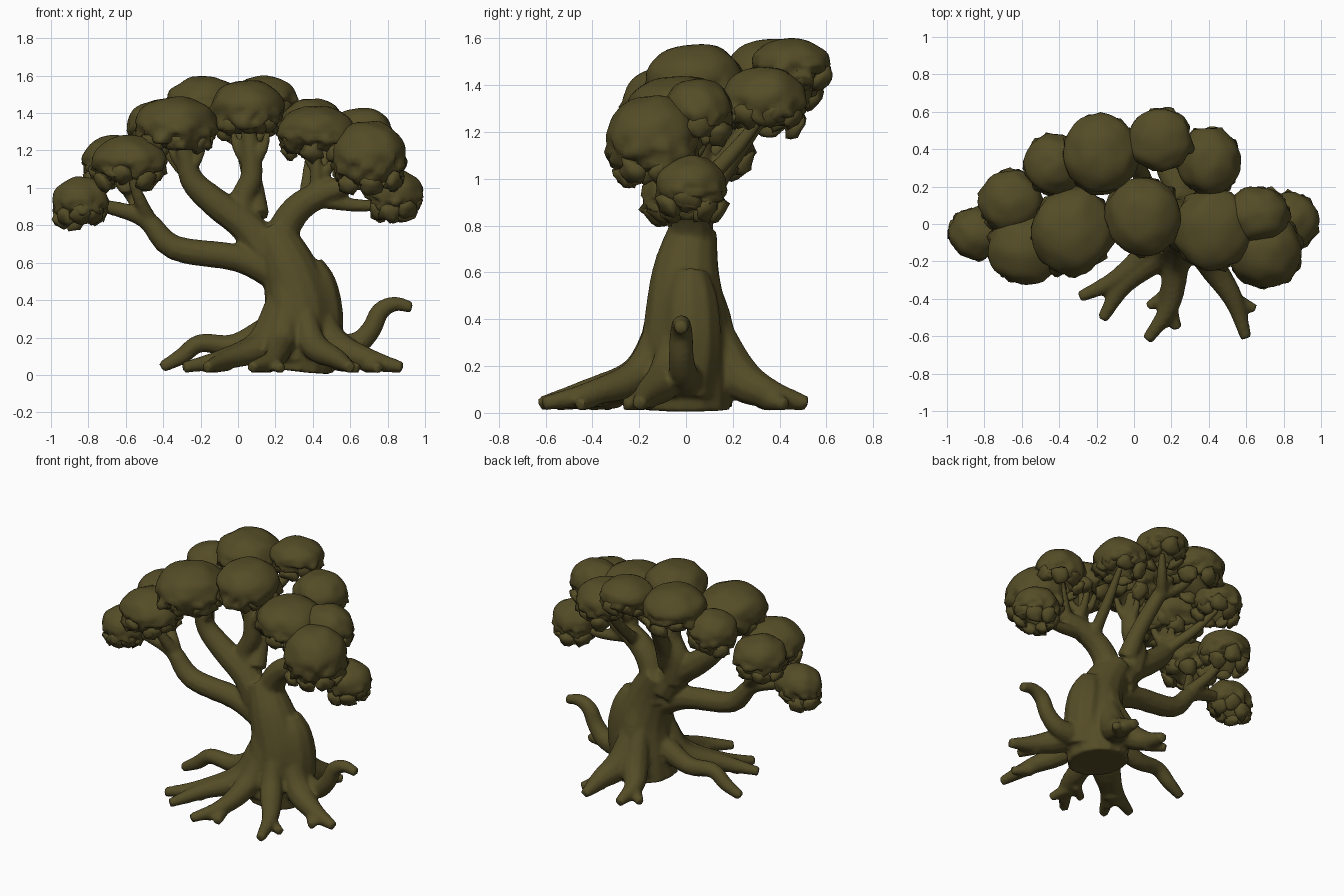
import bpy, bmesh, math, random
from mathutils import Vector, noise

random.seed(4)
mat = bpy.data.materials.new("dark olive")
mat.diffuse_color = (0.090, 0.073, 0.020, 1)


def spline(pts, steps=4):
    """Catmull-Rom through (x, y, z, radius) points."""
    p = [Vector(q) for q in pts]
    p = [p[0] * 2 - p[1]] + p + [p[-1] * 2 - p[-2]]
    out = []
    for i in range(1, len(p) - 2):
        a, b, c, d = p[i - 1:i + 3]
        for s in range(steps):
            t = s / steps
            out.append(0.5 * (2 * b + (c - a) * t + (2 * a - 5 * b + 4 * c - d) * t * t
                              + (3 * b - a - 3 * c + d) * t ** 3))
    return out + [p[-2]]


def tube(bm, *pts, sides=10):
    """Closed tapering tube along a curved path."""
    path = spline(pts)
    pos = [q.to_3d() for q in path]
    n = Vector((0.31, 0.9, 0.2))
    rings = []
    for i, q in enumerate(path):
        d = (pos[min(i + 1, len(pos) - 1)] - pos[max(i - 1, 0)]).normalized()
        n = (n - d * n.dot(d)).normalized()
        b = d.cross(n)
        rings.append([bm.verts.new(pos[i] + (n * math.cos(a) + b * math.sin(a)) * max(q[3], 0.012))
                      for a in (math.tau * k / sides for k in range(sides))])
    for r, s in zip(rings, rings[1:]):
        for k in range(sides):
            j = (k + 1) % sides
            bm.faces.new((r[k], r[j], s[j], s[k]))
    bm.faces.new(rings[0][::-1])
    bm.faces.new(rings[-1])


def finish(bm, name):
    bmesh.ops.recalc_face_normals(bm, faces=bm.faces)
    me = bpy.data.meshes.new(name)
    bm.to_mesh(me)
    bm.free()
    ob = bpy.data.objects.new(name, me)
    bpy.context.collection.objects.link(ob)
    me.materials.append(mat)
    me.polygons.foreach_set("use_smooth", [True] * len(me.polygons))
    return ob


def fuse(ob):
    """Melt overlapping tubes into one skin."""
    m = ob.modifiers.new("fuse", 'REMESH')
    m.mode, m.voxel_size, m.use_smooth_shade = 'VOXEL', 0.014, True
    s = ob.modifiers.new("soften", 'SMOOTH')
    s.factor, s.iterations = 0.5, 2


# leaf pads: x, y, z, radius x, y, z
PADS = [
    (-0.84, -0.05, 0.93, 0.15, 0.14, 0.13), (-0.58, -0.13, 1.14, 0.20, 0.19, 0.14),
    (-0.66, 0.12, 1.15, 0.17, 0.17, 0.13), (-0.33, -0.04, 1.33, 0.22, 0.23, 0.16),
    (0.05, 0.04, 1.42, 0.20, 0.21, 0.16), (-0.18, 0.38, 1.46, 0.20, 0.21, 0.14),
    (0.14, 0.45, 1.49, 0.17, 0.17, 0.11), (-0.43, 0.32, 1.34, 0.16, 0.16, 0.13),
    (0.40, 0.34, 1.34, 0.17, 0.18, 0.14), (0.42, -0.03, 1.30, 0.21, 0.22, 0.14),
    (0.70, -0.14, 1.17, 0.20, 0.20, 0.19), (0.66, 0.05, 1.29, 0.17, 0.15, 0.14),
    (0.84, 0.02, 0.97, 0.15, 0.15, 0.13),
]

# foliage: smooth domes with ragged rims and hollow undersides
bm = bmesh.new()
for x, y, z, rx, ry, rz in PADS:
    c = Vector((x, y, z))
    new = bmesh.ops.create_icosphere(bm, subdivisions=4, radius=1)["verts"]
    for v in new:
        p = v.co.copy()
        low = min(1, max(0, 0.15 - p.z) / 0.6)
        k = 1 + 0.07 * noise.noise(p * 2 + c * 9) + 0.30 * low * noise.noise(p * 3.5 + c * 9)
        side = Vector((p.x, p.y, 0)).length
        h = p.z if p.z > -0.75 else p.z * (-0.2 + 1.2 * min(1, side * 1.5))
        v.co = c + Vector((p.x * rx * k, p.y * ry * k, h * rz * k))
    # drooping petal-like leaf clumps around the rim
    turn = random.random()
    for i in range(7):
        a = math.tau * (i + turn) / 7
        out = Vector((math.cos(a), math.sin(a), 0))
        f = random.uniform(0.62, 0.80)
        q = c + Vector((out.x * rx * f, out.y * ry * f, -rz * random.uniform(0.45, 0.85)))
        petal = bmesh.ops.create_icosphere(bm, subdivisions=2, radius=1)["verts"]
        across = Vector((-out.y, out.x, 0))
        lean = (out * 0.35 + Vector((0, 0, 1))).normalized()
        for v in petal:
            k = 1 + 0.5 * noise.noise(v.co * 2 + q * 20)
            p = v.co * k
            v.co = q + out * p.x * 0.04 + across * p.y * 0.06 + lean * p.z * 0.055
leaves = finish(bm, "foliage_pads")

# trunk with side shoulder
bm = bmesh.new()
tube(bm, (0.30, 0, 0.02, 0.20), (0.32, 0, 0.2, 0.20), (0.32, 0, 0.4, 0.18),
     (0.26, 0, 0.6, 0.145), (0.17, 0.03, 0.78, 0.105), sides=14)
tube(bm, (0.42, 0, 0.08, 0.13), (0.43, 0.02, 0.3, 0.135), (0.41, 0.02, 0.48, 0.12), (0.38, 0.02, 0.60, 0.075))
tube(bm, (0.28, -0.09, 0.08, 0.13), (0.27, -0.09, 0.35, 0.10), (0.23, -0.03, 0.62, 0.07))
tube(bm, (0.28, 0.09, 0.08, 0.13), (0.31, 0.11, 0.35, 0.10), (0.28, 0.05, 0.60, 0.07))

# main limbs
tube(bm, (0.22, 0, 0.53, 0.09), (0.0, -0.01, 0.625, 0.075), (-0.34, -0.02, 0.68, 0.068),
     (-0.49, -0.02, 0.83, 0.052), (-0.66, -0.03, 0.89, 0.04), (-0.82, -0.04, 0.92, 0.03))
tube(bm, (0.15, 0.02, 0.66, 0.11), (0.04, 0.02, 0.80, 0.09), (-0.12, 0.02, 0.92, 0.08),
     (-0.25, 0.01, 1.05, 0.065), (-0.29, -0.02, 1.24, 0.04))
tube(bm, (0.06, 0.03, 0.76, 0.09), (0.02, 0.05, 0.92, 0.07), (0.07, 0.05, 1.05, 0.06),
     (0.07, 0.05, 1.18, 0.055), (0.05, 0.04, 1.35, 0.035))
tube(bm, (0.22, 0.01, 0.58, 0.12), (0.24, 0.02, 0.76, 0.09), (0.32, 0.01, 0.89, 0.08),
     (0.45, -0.01, 0.97, 0.07), (0.58, -0.03, 1.02, 0.05), (0.68, -0.10, 1.13, 0.03))
tube(bm, (0.10, 0.05, 0.85, 0.07), (0.08, 0.14, 1.02, 0.055), (0.04, 0.26, 1.20, 0.05), (0.0, 0.36, 1.36, 0.035))


def twig(start, pad, r=0.035):
    """Side branch rising from a limb into a leaf pad."""
    s, e = Vector(start), Vector(PADS[pad][:3]) - Vector((0, 0, 0.05))
    m = s.lerp(e, 0.55) + Vector((0, 0, -0.02))
    tube(bm, (*s, r * 1.2), (*m, r), (*e, r * 0.6), sides=8)


for start, pad in [((-0.47, -0.02, 0.82), 1), ((-0.48, -0.01, 0.85), 2), ((-0.24, 0.01, 1.04), 7),
                   ((-0.24, 0.01, 1.04), 3), ((0.02, 0.30, 1.24), 5), ((0.02, 0.30, 1.24), 6),
                   ((0.36, 0.01, 0.92), 8), ((0.42, 0, 0.95), 9), ((0.55, -0.02, 1.0), 11),
                   ((0.45, -0.01, 0.93), 12)]:
    twig(start, pad)
# short forked twigs just under the tops
for x, y, z in [(-0.27, 0, 1.07), (0.07, 0.05, 1.10), (0.45, 0, 1.05), (-0.6, 0, 0.98)]:
    for dx, dy in [(-0.1, 0.03), (0.09, -0.04), (0.02, 0.1)]:
        tube(bm, (x, y, z, 0.03), (x + dx * 0.7, y + dy * 0.7, z + 0.1, 0.026),
             (x + dx, y + dy, z + 0.2, 0.018), sides=8)


# roots: ridge down the trunk, then along the ground, ending in two toes
def root(tx, ty, bend=0.0, r=0.06):
    foot, tip = Vector((0.3, 0, 0)), Vector((tx, ty, 0))
    d = tip - foot
    side = Vector((-d.y, d.x, 0)).normalized()
    u = d.normalized()
    a, b, c = foot + u * 0.12, foot + u * 0.22, foot + d * 0.68 + side * bend
    tube(bm, (*a.xy, 0.40, r * 0.8), (*b.xy, 0.17, r * 1.25), (*c.xy, 0.085, r * 0.9), (*tip.xy, 0.04, 0.03))
    toe = c + u * 0.10 + side * (0.08 if bend >= 0 else -0.08)
    tube(bm, (*c.xy, 0.06, r * 0.7), (*toe.xy, 0.035, 0.027))


root(-0.29, -0.39, 0.03)
root(-0.17, -0.51, -0.04)
root(0.07, -0.62, 0.05)
root(0.15, -0.55, -0.02, 0.05)
root(0.60, -0.61, 0.03)
root(0.88, -0.20, -0.02, 0.07)
root(0.42, 0.52, -0.03, 0.075)
root(0.17, 0.50, 0.04, 0.07)
# arched left root and raised right root
tube(bm, (0.18, 0, 0.25, 0.08), (-0.02, 0, 0.16, 0.06), (-0.20, -0.01, 0.17, 0.05),
     (-0.30, -0.01, 0.10, 0.045), (-0.41, -0.02, 0.04, 0.03))
tube(bm, (0.45, 0, 0.15, 0.09), (0.62, -0.01, 0.16, 0.065), (0.71, -0.02, 0.24, 0.055),
     (0.76, -0.02, 0.34, 0.05), (0.84, -0.02, 0.38, 0.04), (0.93, -0.02, 0.36, 0.03))
for v in bm.verts:
    v.co.z = max(v.co.z, 0.005)
wood = finish(bm, "trunk_branches_and_roots")
fuse(wood)
